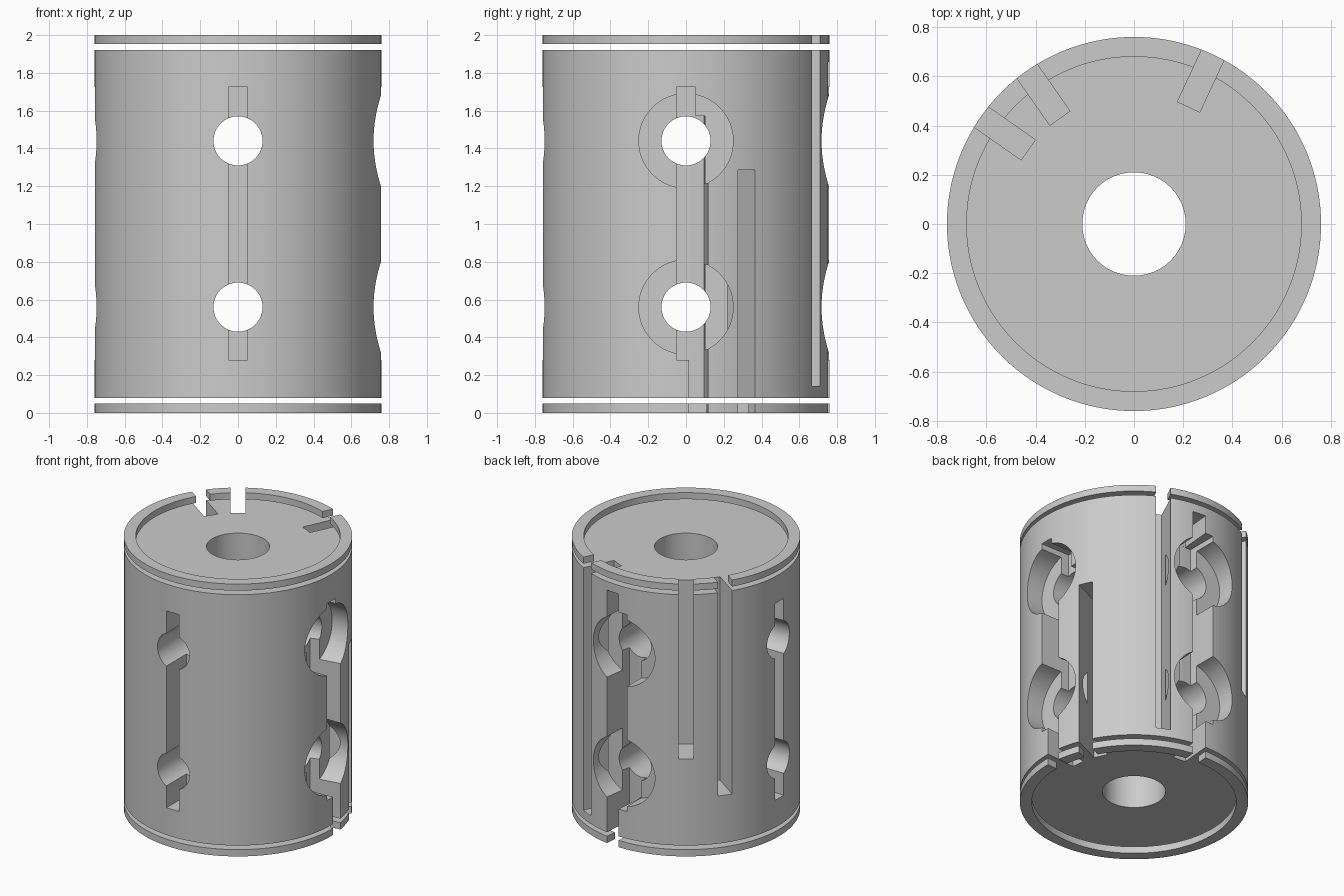
import bpy, math
from mathutils import Matrix, Vector

if "Cube" in bpy.data.objects:
    bpy.data.objects.remove(bpy.data.objects["Cube"], do_unlink=True)

R = 0.76            # outer radius
SLOT_FLOOR = 0.525  # radius of the slot floors
SLOT_W = 0.1
HOLE_Z = (0.56, 1.44)

grey = bpy.data.materials.new("plain grey")
grey.use_nodes = True
grey.diffuse_color = (0.6, 0.6, 0.6, 1)
grey.node_tree.nodes["Principled BSDF"].inputs["Base Color"].default_value = (0.6, 0.6, 0.6, 1)


def cylinder(name, radius, z0, z1, sides=128):
    bpy.ops.mesh.primitive_cylinder_add(vertices=sides, radius=radius, depth=z1 - z0,
                                        location=(0, 0, (z0 + z1) / 2))
    ob = bpy.context.object
    ob.name = name
    ob.data.materials.append(grey)
    return ob


def slot_cutter(angle, z0, z1):
    """Radial box that reaches from the slot floor past the outside."""
    a = math.radians(angle)
    length = 0.4
    mid = SLOT_FLOOR + length / 2
    bpy.ops.mesh.primitive_cube_add(size=1)
    ob = bpy.context.object
    ob.name = "slot_cutter"
    ob.data.transform(Matrix.Rotation(a, 4, 'Z')
                      @ Matrix.Translation((mid, 0, (z0 + z1) / 2))
                      @ Matrix.Diagonal((length, SLOT_W, z1 - z0, 1)))
    return ob


def drill_cutter(angle, z, radius, start, end):
    """Horizontal cylinder along the given direction."""
    ob = cylinder("drill_cutter", radius, start, end, 64)
    a = math.radians(angle)
    ob.rotation_euler = (0, math.pi / 2, a)
    mid = (start + end) / 2
    ob.location = Vector((mid * math.cos(a), mid * math.sin(a), z))
    return ob


def cut(target, cutter):
    cutter.hide_render = True
    bpy.context.view_layer.update()
    bpy.ops.object.select_all(action='DESELECT')
    target.select_set(True)
    bpy.context.view_layer.objects.active = target
    mod = target.modifiers.new("cut", 'BOOLEAN')
    mod.operation = 'DIFFERENCE'
    mod.solver = 'EXACT'
    mod.object = cutter
    bpy.ops.object.modifier_apply(modifier=mod.name)
    bpy.data.objects.remove(cutter, do_unlink=True)


def finish(ob):
    bpy.ops.object.select_all(action='DESELECT')
    ob.select_set(True)
    bpy.context.view_layer.objects.active = ob
    bpy.ops.object.shade_smooth_by_angle(angle=math.radians(30))


# Slots open at the bottom end (angle, top height) and at the top end (angle, floor height)
bottom_slots = [(5, 1.571), (25, 1.285), (85, 1.858)]
top_slots = [(65, 0.142), (125, 0.715), (145, 0.429)]
slots = [(a, -0.1, z) for a, z in bottom_slots] + [(a, z, 2.1) for a, z in top_slots]

# Main drum with its bore
drum = cylinder("drum", R, 0.08, 1.922)
cut(drum, cylinder("bore_cutter", 0.21, -0.2, 2.2, 96))

# Cross holes through the drum, counterbored on two sides
for z in HOLE_Z:
    for angle in (0, 90):
        cut(drum, drill_cutter(angle, z, 0.13, -1, 1))
        cut(drum, drill_cutter(angle, z, 0.25, 0.59, 1))

# Closed slots that link the cross holes on all four sides
for angle in (0, 90, 180, 270):
    cut(drum, slot_cutter(angle, 0.28, 1.725))

# Open-ended slots
for slot in slots:
    cut(drum, slot_cutter(*slot))
finish(drum)

# Thin split rings just beyond each end
for name, z0, z1 in (("bottom_ring", 0, 0.05), ("top_ring", 1.952, 2)):
    ring = cylinder(name, R, z0, z1)
    cut(ring, cylinder("ring_cutter", 0.68, z0 - 0.1, z1 + 0.1))
    for a, s0, s1 in slots:
        if s0 < z0 and s1 > z1:
            cut(ring, slot_cutter(a, s0, s1))
    finish(ring)
